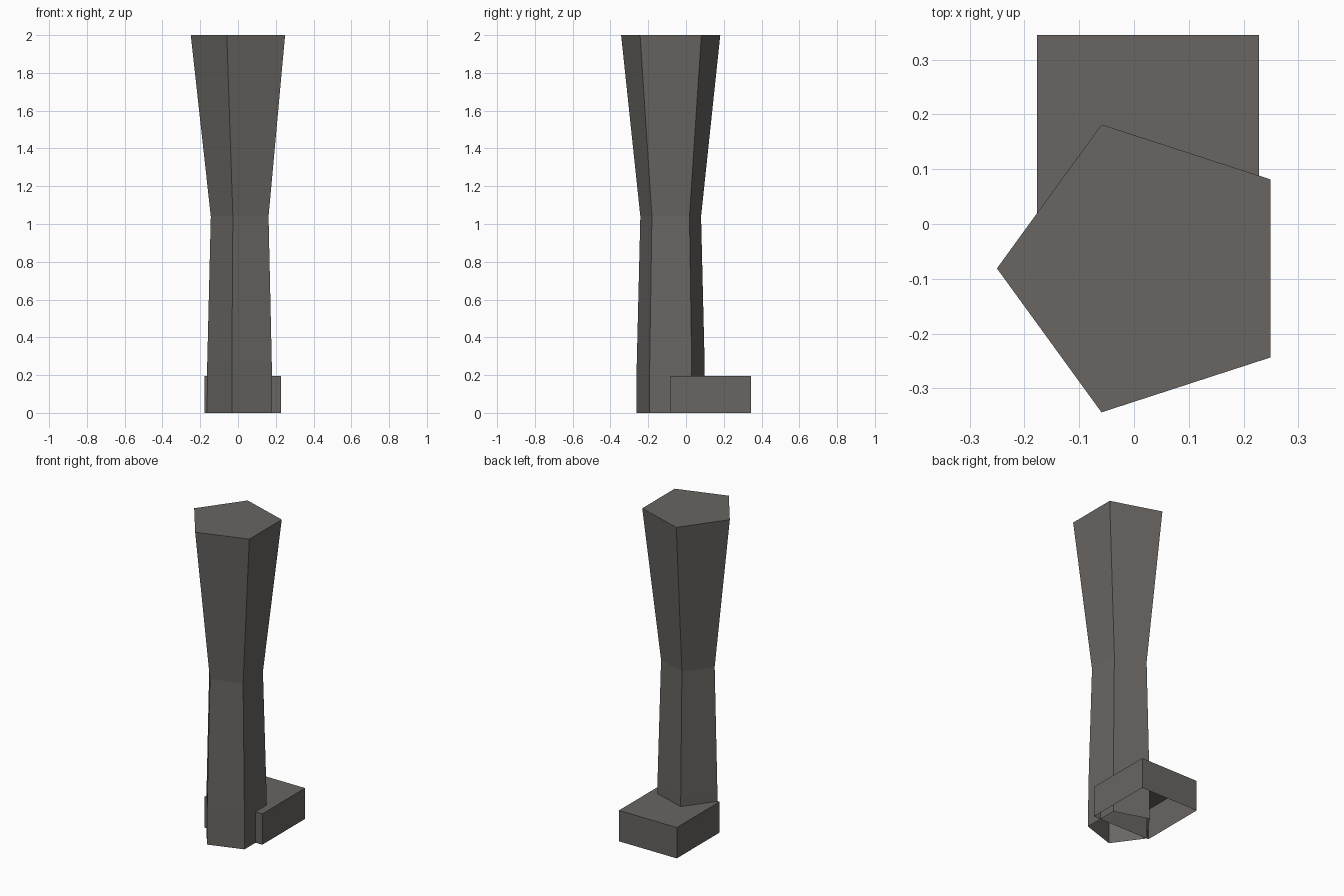
import bpy, bmesh, math

if "Cube" in bpy.data.objects:
    bpy.data.objects.remove(bpy.data.objects["Cube"])

stone = bpy.data.materials.new("dark_stone")
stone.diffuse_color = (0.14, 0.13, 0.12, 1)
stone.use_nodes = True
stone.node_tree.nodes["Principled BSDF"].inputs["Base Color"].default_value = stone.diffuse_color


def finish(name, bm):
    mesh = bpy.data.meshes.new(name)
    bm.to_mesh(mesh)
    bm.free()
    mesh.materials.append(stone)
    obj = bpy.data.objects.new(name, mesh)
    bpy.context.collection.objects.link(obj)
    return obj


def open_shell(name, rings):
    """Join rings from bottom to top, cap the top, leave the bottom open."""
    bm = bmesh.new()
    loops = [[bm.verts.new(p) for p in ring] for ring in rings]
    n = len(loops[0])
    for low, high in zip(loops, loops[1:]):
        for i in range(n):
            j = (i + 1) % n
            bm.faces.new((low[i], low[j], high[j], high[i]))
    bm.faces.new(loops[-1])
    return finish(name, bm)


def pentagon(z, r, cx, cy=-0.081):
    angles = [math.pi + i * math.tau / 5 for i in range(5)]
    return [(cx + r * math.cos(a), cy + r * math.sin(a), z) for a in angles]


# five-sided leg: straight ankle, narrow knee, wide thigh
open_shell("leg", [
    pentagon(0.0, 0.191, 0.026),
    pentagon(0.26, 0.189, 0.026),
    pentagon(1.04, 0.169, 0.025),
    pentagon(2.0, 0.276, 0.026),
])

# box foot pointing backwards
corners = [(-0.177, -0.083), (0.228, -0.083), (0.228, 0.345), (-0.177, 0.345)]
open_shell("foot", [[(x, y, z) for x, y in corners] for z in (0.0, 0.195)])
